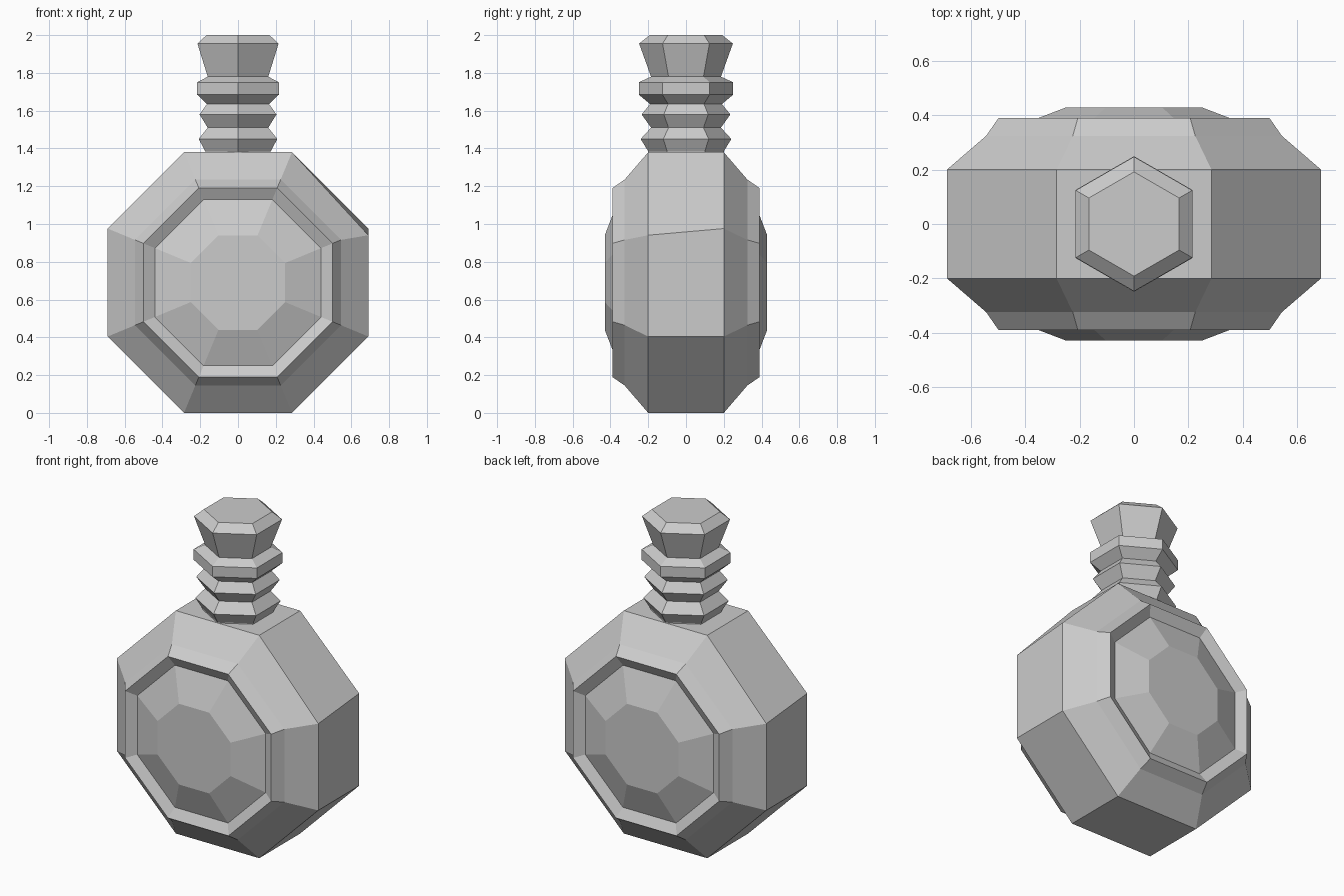
import bpy
import bmesh
from math import cos, sin, pi
from mathutils import Vector

cube = bpy.data.objects.get("Cube")
if cube:
    bpy.data.objects.remove(cube)

grey = bpy.data.materials.new("plain grey")
grey.use_nodes = True
colour = (0.6, 0.6, 0.6, 1)
grey.diffuse_color = colour
grey.node_tree.nodes["Principled BSDF"].inputs["Base Color"].default_value = colour


def loft(name, rings):
    """Bridge rings of points into a capped, flat-shaded solid."""
    bm = bmesh.new()
    loops = [[bm.verts.new(p) for p in ring] for ring in rings]
    n = len(loops[0])
    for a, b in zip(loops, loops[1:]):
        for i in range(n):
            j = (i + 1) % n
            bm.faces.new((a[i], a[j], b[j], b[i]))
    bm.faces.new(loops[0])
    bm.faces.new(loops[-1])
    bmesh.ops.recalc_face_normals(bm, faces=bm.faces)
    mesh = bpy.data.meshes.new(name)
    bm.to_mesh(mesh)
    bm.free()
    mesh.materials.append(grey)
    obj = bpy.data.objects.new(name, mesh)
    bpy.context.collection.objects.link(obj)
    return obj


BODY_Z = 0.69


def octagon(apothem, y):
    r = apothem / cos(pi / 8)
    angles = [(i + 0.5) * pi / 4 for i in range(8)]
    return [Vector((r * cos(a), y, BODY_Z + r * sin(a))) for a in angles]


# Flask body: faceted sides, raised rim, sunken border and shallow dome
side = [(0.25, 0.43), (0.44, 0.357), (0.50, 0.39), (0.545, 0.325), (0.69, 0.2)]
profile = [(a, -y) for a, y in side] + [(a, y) for a, y in reversed(side)]
rings = [octagon(a, y) for a, y in profile]
# The shoulder corners sit slightly low on opposite sides
half = len(side)
rings[half - 1][0].z -= 0.035
rings[half][3].z -= 0.035
loft("flask_body", rings)


def hexagon(r, z):
    return [Vector((r * sin(i * pi / 3), r * cos(i * pi / 3), z)) for i in range(6)]


# Ribbed neck
loft("ribbed_neck", [hexagon(r, z) for r, z in [
    (0.2, 1.36), (0.2, 1.385), (0.24, 1.45), (0.185, 1.51),
    (0.235, 1.58), (0.19, 1.635)]])

# Collar ring
loft("neck_collar", [hexagon(r, z) for r, z in [
    (0.19, 1.635), (0.25, 1.685), (0.25, 1.75), (0.185, 1.78)]])

# Flared stopper
loft("stopper", [hexagon(r, z) for r, z in [
    (0.185, 1.78), (0.248, 1.955), (0.192, 2.0)]])
